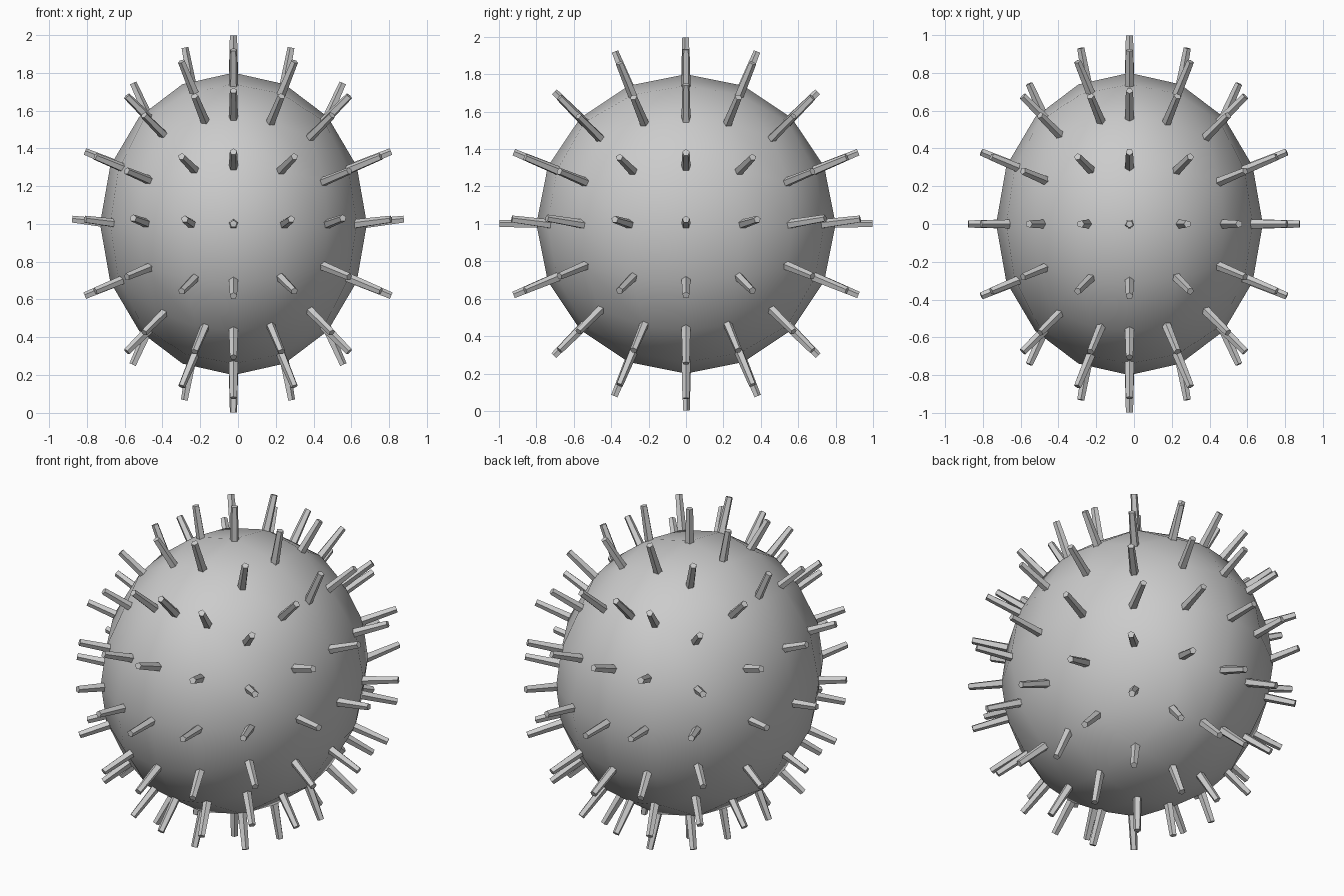
import bpy, bmesh, math
from mathutils import Vector, Matrix

if "Cube" in bpy.data.objects:
    bpy.data.objects.remove(bpy.data.objects["Cube"])

CENTRE = Vector((-0.024, 0, 1.0))
RADII = Vector((0.706, 0.8, 0.8))

# Rounded body: a 4x4-per-face cube blown up into a smooth-shaded ellipsoid
bm = bmesh.new()
bmesh.ops.create_cube(bm, size=2)
bmesh.ops.subdivide_edges(bm, edges=bm.edges[:], cuts=3, use_grid_fill=True)
dirs = []
for v in bm.verts:
    d = Vector([math.tan(c * math.pi / 4) for c in v.co]).normalized()
    dirs.append(d)
    v.co = CENTRE + Vector([a * b for a, b in zip(d, RADII)])
for f in bm.faces:
    f.smooth = True
me = bpy.data.meshes.new("body")
bm.to_mesh(me)
bm.free()
bpy.context.collection.objects.link(bpy.data.objects.new("body", me))


# One tapered five-sided peg, rooted a little below the surface
def add_peg(bm, base, d, length=0.197, root=0.06):
    rot = d.to_track_quat('Z', 'Y').to_matrix().to_4x4()
    mid = base + d * (length - root) / 2
    bmesh.ops.create_cone(bm, cap_ends=True, segments=5, radius1=0.027,
                          radius2=0.02, depth=length + root,
                          matrix=Matrix.Translation(mid) @ rot)


# Pegs on every body vertex; the left side mirrors the right about x = 0
bm = bmesh.new()
for d in dirs:
    if d.x < -0.01:
        continue
    base = CENTRE + Vector([a * b for a, b in zip(d, RADII)])
    n = d.copy()
    if d.x > 0.01:
        if d.x < 0.75 and min(abs(d.y), abs(d.z)) < 0.01:
            n.x *= 0.45
        if abs(d.z) < 0.01:
            n.z += 0.12
        n.normalize()
    add_peg(bm, base, n)
    if d.x > 0.01:
        add_peg(bm, Vector((-base.x, base.y, base.z)), Vector((-n.x, n.y, n.z)))
me = bpy.data.meshes.new("pegs")
bm.to_mesh(me)
bm.free()
pegs = bpy.data.objects.new("pegs", me)
bpy.context.collection.objects.link(pegs)
bpy.context.view_layer.objects.active = pegs
pegs.select_set(True)
bpy.ops.object.shade_smooth_by_angle(angle=math.radians(30))
